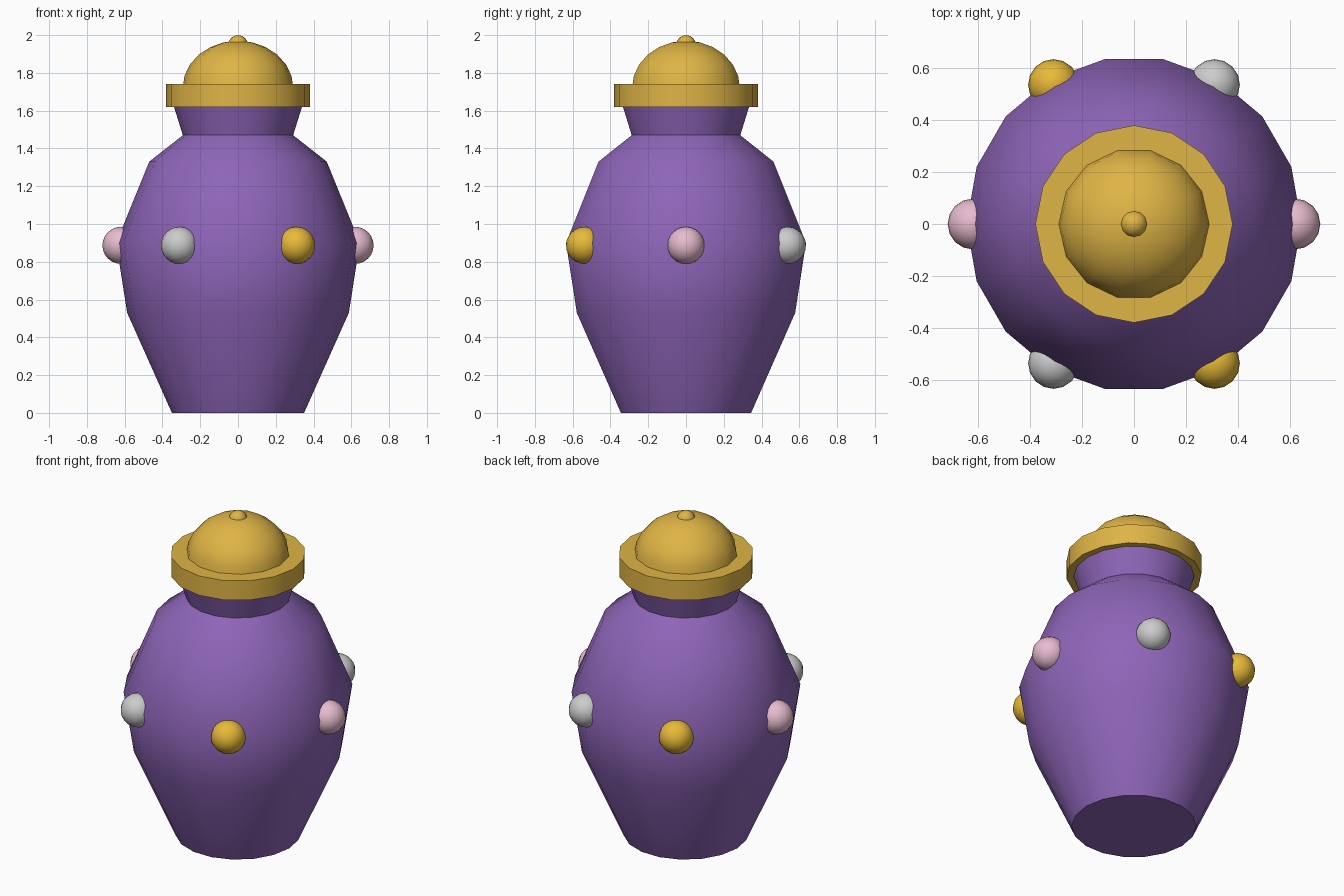
import bpy, bmesh
from math import sin, cos, pi, radians

if "Cube" in bpy.data.objects:
    bpy.data.objects.remove(bpy.data.objects["Cube"])


def material(name, rgb):
    m = bpy.data.materials.new(name)
    m.diffuse_color = (*rgb, 1)
    m.use_nodes = True
    m.node_tree.nodes["Principled BSDF"].inputs["Base Color"].default_value = m.diffuse_color
    return m


PURPLE = material("purple", (0.27, 0.13, 0.48))
GOLD = material("gold", (0.74, 0.46, 0.06))
YELLOW = material("yellow", (0.80, 0.49, 0.04))
PINK = material("pink", (0.80, 0.50, 0.62))
WHITE = material("white", (0.85, 0.85, 0.83))


def finish(obj, mat):
    obj.data.materials.append(mat)
    bpy.ops.object.select_all(action='DESELECT')
    obj.select_set(True)
    bpy.context.view_layer.objects.active = obj
    bpy.ops.object.shade_smooth_by_angle(angle=radians(40))


def lathe(name, profile, sides, mat):
    """Revolve (radius, z) points from bottom to top into a closed solid."""
    bm = bmesh.new()
    rings = []
    for r, z in profile:
        if r < 1e-4:
            rings.append([bm.verts.new((0, 0, z))] * sides)
        else:
            rings.append([bm.verts.new((r * cos(2 * pi * i / sides),
                                        r * sin(2 * pi * i / sides), z))
                          for i in range(sides)])
    for low, high in zip(rings, rings[1:]):
        for i in range(sides):
            j = (i + 1) % sides
            quad = [low[i], low[j], high[j], high[i]]
            bm.faces.new(list(dict.fromkeys(quad)))
    for ring in (rings[0], rings[-1]):
        if ring[0] is not ring[1]:
            bm.faces.new(ring)
    bmesh.ops.recalc_face_normals(bm, faces=bm.faces)
    mesh = bpy.data.meshes.new(name)
    bm.to_mesh(mesh)
    bm.free()
    obj = bpy.data.objects.new(name, mesh)
    bpy.context.collection.objects.link(obj)
    finish(obj, mat)


def ball(name, radius, loc, mat, segments=16, rings=12):
    bpy.ops.mesh.primitive_uv_sphere_add(segments=segments, ring_count=rings,
                                         radius=radius, location=loc)
    obj = bpy.context.object
    obj.name = name
    finish(obj, mat)


# Jar body with flared neck
lathe("jar_body", [(0.35, 0), (0.587, 0.53), (0.645, 0.9), (0.47, 1.33),
                   (0.292, 1.47), (0.342, 1.63)], 18, PURPLE)

# Lid: rim, dome and knob
lathe("lid_rim", [(0.38, 1.62), (0.38, 1.74)], 16, GOLD)
dome = [(0.293 * cos(pi / 2 * k / 6), 1.72 + 0.25 * sin(pi / 2 * k / 6))
        for k in range(7)]
lathe("lid_dome", dome, 14, GOLD)
ball("lid_knob", 0.053, (0, 0, 1.947), GOLD, 12, 8)

# Ring of six beads around the belly
for i in range(6):
    a = i * pi / 3
    ball(f"bead_{i + 1}", 0.098, (0.62 * cos(a), 0.62 * sin(a), 0.887),
         (PINK, WHITE, YELLOW)[i % 3])
